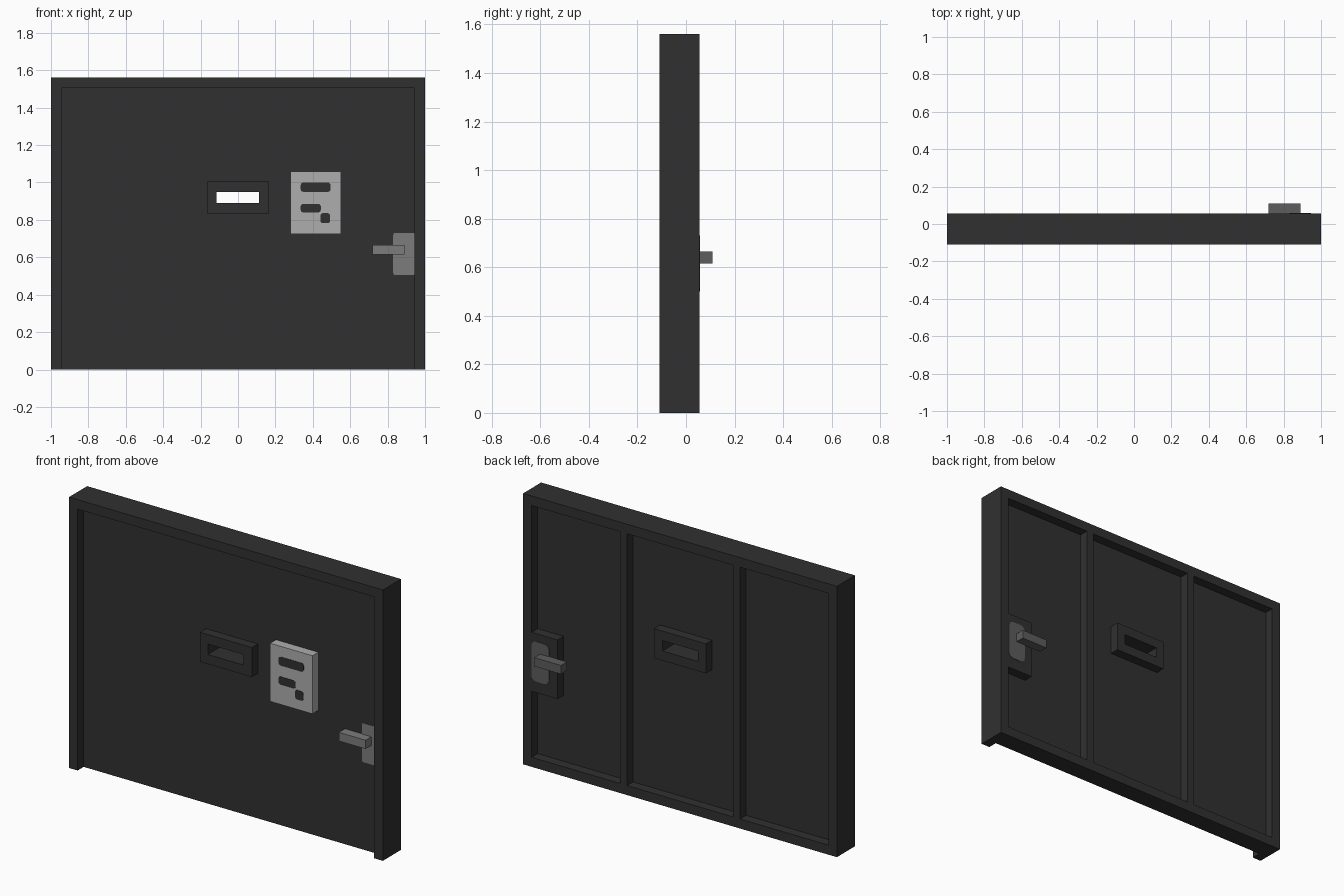
import bpy
import bmesh
import math

cube = bpy.data.objects.get("Cube")
if cube:
    bpy.data.objects.remove(cube, do_unlink=True)


def material(name, value):
    m = bpy.data.materials.new(name)
    m.use_nodes = True
    colour = (value, value, value, 1)
    m.diffuse_color = colour
    bsdf = next(n for n in m.node_tree.nodes if n.type == "BSDF_PRINCIPLED")
    bsdf.inputs["Base Color"].default_value = colour
    bsdf.inputs["Roughness"].default_value = 0.7
    return m


DARK = material("charcoal", 0.03)
LIGHT = material("light grey", 0.42)
MID = material("mid grey", 0.2)
STEEL = material("dark steel", 0.11)


def finish(name, bm, mat):
    bmesh.ops.recalc_face_normals(bm, faces=bm.faces)
    mesh = bpy.data.meshes.new(name)
    bm.to_mesh(mesh)
    bm.free()
    mesh.materials.append(mat)
    obj = bpy.data.objects.new(name, mesh)
    bpy.context.collection.objects.link(obj)
    return obj


def extrude(bm, faces, y0, y1):
    """Give flat faces lying at y0 a thickness reaching y1."""
    new = bmesh.ops.extrude_face_region(bm, geom=faces, use_keep_orig=True)["geom"]
    verts = [g for g in new if isinstance(g, bmesh.types.BMVert)]
    bmesh.ops.translate(bm, verts=verts, vec=(0, y1 - y0, 0))


def slab(name, outline, y0, y1, mat):
    """Extrude an (x, z) outline along y."""
    bm = bmesh.new()
    face = bm.faces.new([bm.verts.new((x, y0, z)) for x, z in outline])
    extrude(bm, [face], y0, y1)
    return finish(name, bm, mat)


def rect(x0, x1, z0, z1):
    return [(x0, z0), (x1, z0), (x1, z1), (x0, z1)]


def rounded(x0, x1, z0, z1, r, steps=3):
    """Rectangle outline with rounded corners."""
    points = []
    corners = [(x1 - r, z1 - r), (x0 + r, z1 - r), (x0 + r, z0 + r), (x1 - r, z0 + r)]
    for i, (cx, cz) in enumerate(corners):
        for s in range(steps + 1):
            a = math.pi / 2 * (i + s / steps)
            points.append((cx + r * math.cos(a), cz + r * math.sin(a)))
    return points


def ring(name, outer, inner, y0, y1, mat):
    """Rectangular slab with a rectangular opening."""
    bm = bmesh.new()
    o = [bm.verts.new((x, y0, z)) for x, z in outer]
    i = [bm.verts.new((x, y0, z)) for x, z in inner]
    faces = [bm.faces.new((o[k], o[(k + 1) % 4], i[(k + 1) % 4], i[k])) for k in range(4)]
    extrude(bm, faces, y0, y1)
    return finish(name, bm, mat)


# Depth layers: front of frame, front and back of panel, back of frame
FRONT, PANEL_F, PANEL_B, BACK = -0.11, -0.055, 0.0, 0.055
TOP, IN, HEAD, SILL = 1.56, 0.945, 1.505, 0.055

# Surrounding frame, open at the bottom
slab("outer_frame", [(-1, 0), (-IN, 0), (-IN, HEAD), (IN, HEAD),
                     (IN, 0), (1, 0), (1, TOP), (-1, TOP)], FRONT, BACK, DARK)

# Door panel, with the viewing slot running right through it
slot_outer = rect(-0.165, 0.165, 0.835, 1.005)
slot_inner = rect(-0.115, 0.112, 0.89, 0.95)
ring("door_panel", rect(-IN, IN, 0, HEAD), slot_outer, PANEL_F, PANEL_B, DARK)
ring("viewing_slot", slot_outer, slot_inner, FRONT, BACK, DARK)

# Back sill and upright ribs
slab("back_sill", rect(-IN, IN, 0, SILL), PANEL_B, BACK, DARK)
for side, x in (("left", 0.36), ("right", -0.36)):
    slab(side + "_back_rib", rect(x - 0.023, x + 0.023, SILL, HEAD), PANEL_B, BACK, DARK)

# Keypad with its screen and buttons
slab("keypad", rect(0.28, 0.55, 0.725, 1.06), FRONT + 0.002, PANEL_F, LIGHT)
for name, box in (("keypad_screen", (0.335, 0.495, 0.95, 1.0)),
                  ("keypad_wide_button", (0.335, 0.443, 0.84, 0.886)),
                  ("keypad_small_button", (0.44, 0.493, 0.783, 0.836))):
    slab(name, rounded(*box, 0.014), FRONT, FRONT + 0.003, DARK)

# Lock box on the back
slab("lock_box", rect(0.78, IN, 0.435, 0.775), PANEL_B, BACK, DARK)

# Handle plates and levers on both sides
lever = rect(0.72, 0.89, 0.615, 0.665)
slab("front_handle_plate", rounded(0.83, IN, 0.505, 0.73, 0.01), PANEL_F - 0.003, PANEL_F, MID)
slab("front_lever", lever, FRONT, PANEL_F, MID)
slab("back_handle_plate", rounded(0.832, IN, 0.5, 0.73, 0.03), BACK, BACK + 0.003, STEEL)
slab("back_lever", lever, BACK, 0.11, STEEL)
